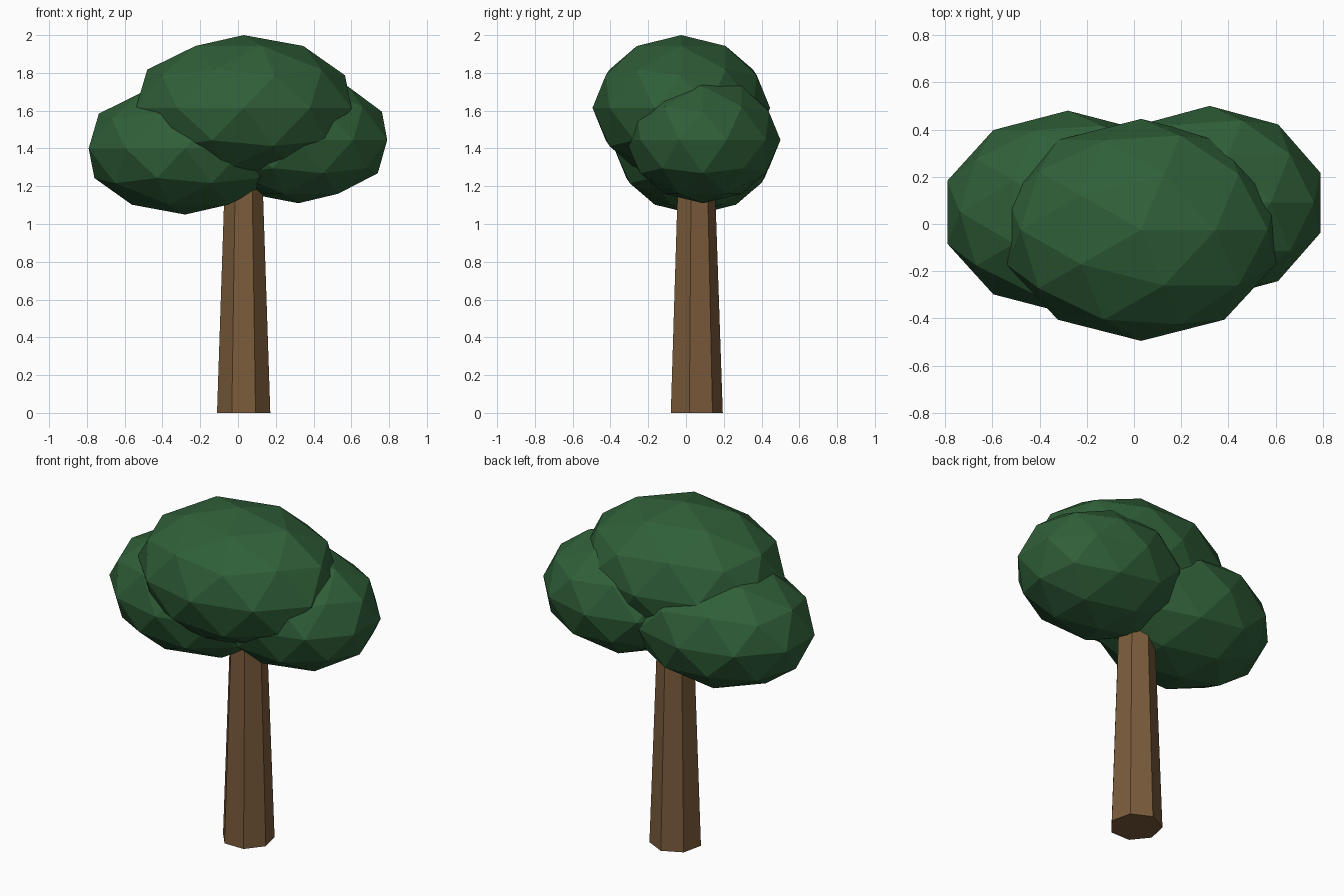
import bpy

cube = bpy.data.objects.get("Cube")
if cube:
    bpy.data.objects.remove(cube, do_unlink=True)


def material(name, rgb):
    mat = bpy.data.materials.new(name)
    mat.use_nodes = True
    colour = (*rgb, 1.0)
    mat.diffuse_color = colour
    shader = next(n for n in mat.node_tree.nodes if n.type == "BSDF_PRINCIPLED")
    shader.inputs["Base Color"].default_value = colour
    shader.inputs["Roughness"].default_value = 0.9
    return mat


def finish(name, mat):
    obj = bpy.context.object
    obj.name = name
    obj.data.materials.append(mat)
    bpy.ops.object.shade_flat()
    return obj


leaf_green = material("leaf green", (0.029, 0.115, 0.040))
bark_brown = material("bark brown", (0.195, 0.105, 0.043))

# Tapered seven-sided trunk, its top hidden in the foliage
TRUNK_HEIGHT = 1.25
bpy.ops.mesh.primitive_cone_add(
    vertices=7, radius1=0.1447, radius2=0.102, depth=TRUNK_HEIGHT,
    location=(0.03, 0.05, TRUNK_HEIGHT / 2))
finish("trunk", bark_brown)

# Foliage clumps: name, centre, half-sizes
clumps = [
    ("top_foliage", (0.03, -0.025, 1.615), (0.60, 0.47, 0.385)),
    ("right_foliage", (-0.28, 0.05, 1.40), (0.537, 0.43, 0.35)),
    ("left_foliage", (0.32, 0.09, 1.445), (0.494, 0.41, 0.335)),
]
for name, centre, size in clumps:
    bpy.ops.mesh.primitive_ico_sphere_add(subdivisions=2, radius=1, location=centre)
    finish(name, leaf_green).scale = size
